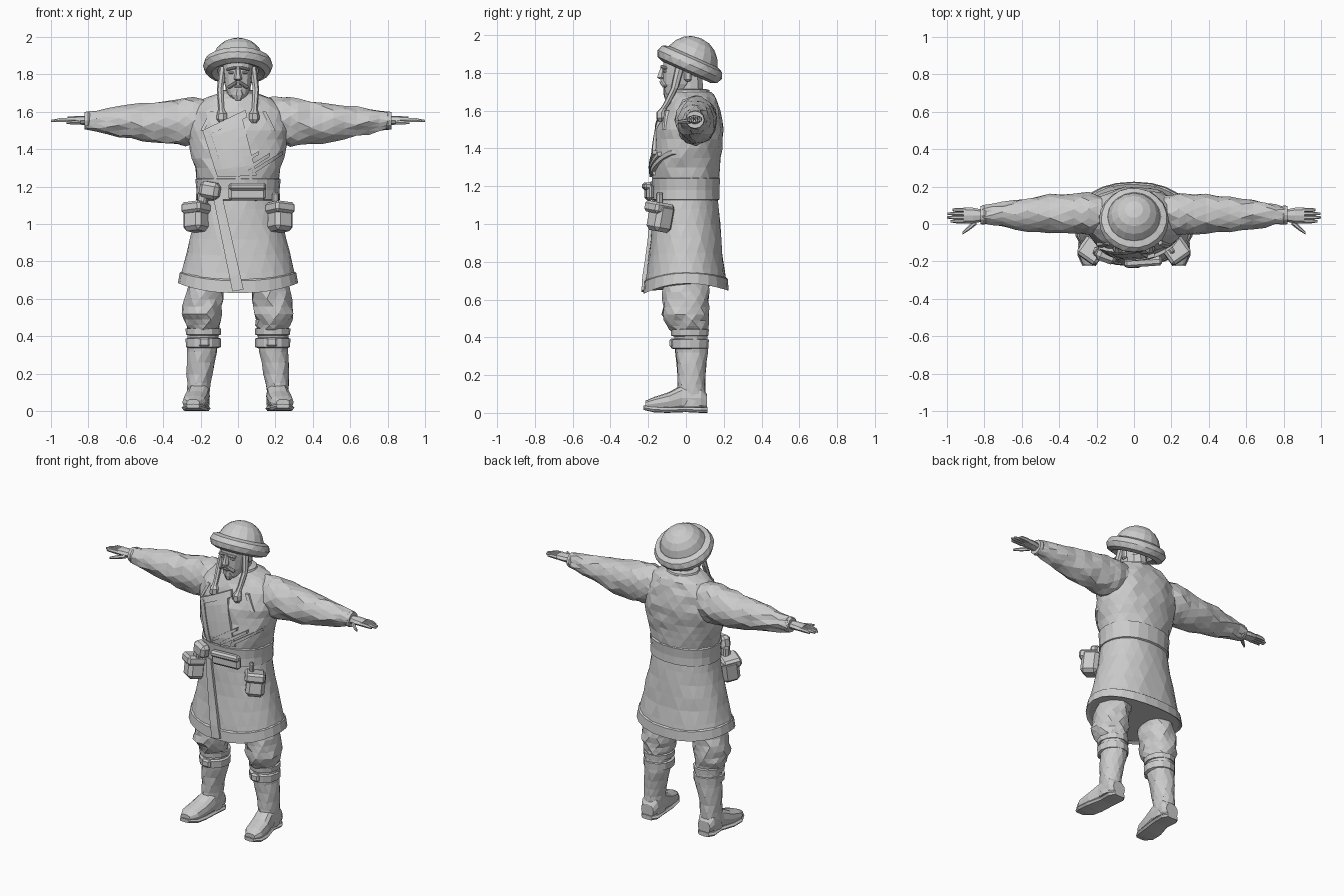
import bpy, bmesh, math, random
from mathutils import Vector, Matrix

random.seed(4)
default_cube = bpy.data.objects.get("Cube")
if default_cube:
    bpy.data.objects.remove(default_cube, do_unlink=True)

clay = bpy.data.materials.new("plain grey")
clay.use_nodes = True
grey = (.6, .6, .6, 1)
clay.diffuse_color = grey
clay.node_tree.nodes["Principled BSDF"].inputs["Base Color"].default_value = grey

SIDES = {"left": 1, "right": -1}
AXES = {"x": ("y", "z"), "y": ("x", "z"), "z": ("x", "y")}


def finish(name, bm, mirror=1):
    """Turn a bmesh into a flat-shaded object, mirrored across x when asked."""
    bmesh.ops.scale(bm, vec=(mirror, 1, 1), verts=bm.verts)
    bmesh.ops.recalc_face_normals(bm, faces=bm.faces)
    mesh = bpy.data.meshes.new(name)
    bm.to_mesh(mesh)
    bm.free()
    mesh.materials.append(clay)
    obj = bpy.data.objects.new(name, mesh)
    bpy.context.collection.objects.link(obj)
    return obj


def signed_power(value, power):
    return math.copysign(abs(value) ** power, value)


def loft(name, rings, axis="z", sides=14, steps=1, rough=0, power=2, mirror=1, shape=None):
    """Skin rings of (x, y, z, radius_u, radius_v); rough crumples the cloth."""
    u, v = (Vector([float(a == w) for a in "xyz"]) for w in AXES[axis])
    full = []
    for first, second in zip(rings, rings[1:]):
        for k in range(steps):
            full.append([a + (b - a) * k / steps for a, b in zip(first, second)])
    full.append(rings[-1])
    bm = bmesh.new()
    loops = []
    for x, y, z, ru, rv in full:
        loop = []
        for i in range(sides):
            turn = math.tau * (i + len(loops) % 2 * (rough > 0) / 2) / sides
            wobble = random.uniform(-rough, rough)
            co = Vector((x, y, z))
            co += u * signed_power(math.cos(turn), 2 / power) * (ru + wobble)
            co += v * signed_power(math.sin(turn), 2 / power) * (rv + wobble)
            loop.append(bm.verts.new(shape(co) if shape else co))
        loops.append(loop)
    for row, (low, high) in enumerate(zip(loops, loops[1:])):
        for i in range(sides):
            j = (i + 1) % sides
            if rough and row % 2:
                bm.faces.new((low[i], high[j], high[i]))
                bm.faces.new((low[i], low[j], high[j]))
            elif rough:
                bm.faces.new((low[i], low[j], high[i]))
                bm.faces.new((low[j], high[j], high[i]))
            else:
                bm.faces.new((low[i], low[j], high[j], high[i]))
    bm.faces.new(loops[0])
    bm.faces.new(loops[-1])
    return finish(name, bm, mirror)


def block(name, centre, size, turn=(0, 0, 0), bevel=.01, mirror=1):
    bm = bmesh.new()
    bmesh.ops.create_cube(bm, size=1)
    bmesh.ops.scale(bm, vec=size, verts=bm.verts)
    bmesh.ops.bevel(bm, geom=bm.edges[:], offset=bevel, segments=1, affect="EDGES")
    for angle, axis in zip(turn, "XYZ"):
        bmesh.ops.rotate(bm, matrix=Matrix.Rotation(math.radians(angle), 3, axis), verts=bm.verts)
    bmesh.ops.translate(bm, vec=centre, verts=bm.verts)
    return finish(name, bm, mirror)


# Coat body, from waist to collar
coat = [(0, 0, 1.2, .21, .17), (0, 0, 1.3, .23, .18), (0, .01, 1.4, .26, .18),
        (0, .02, 1.5, .27, .175), (0, .03, 1.6, .25, .15), (0, .04, 1.67, .18, .12),
        (0, .03, 1.7, .1, .1)]
loft("coat_body", coat, sides=22, steps=2, rough=.006, power=2.2)

# Flared coat skirt with a hem that dips at front and back, hollow underneath
skirt = [(0, 0, 1.16, .21, .165), (0, 0, 1, .24, .18), (0, 0, .85, .275, .195),
         (0, 0, .69, .315, .22)]


def dip(co):
    weight = max(0, (1 - co.z) / .3)
    reach = min(1, abs(co.y) / .22)
    co.z -= weight * reach ** 2 * (.05 if co.y < 0 else .035)
    return co


lining = [(0, 0, .69, .3, .205), (0, 0, .95, .2, .15)]
loft("coat_skirt", skirt + lining, sides=24, steps=2, rough=.003, power=2.2, shape=dip)
hem = [(0, 0, .745, .3, .21), (0, 0, .74, .311, .221), (0, 0, .685, .321, .226), (0, 0, .69, .3, .21)]
loft("skirt_hem", hem, sides=24, power=2.2, shape=dip)

# Wide sash around the waist
sash = [(0, 0, 1.12, .2, .16), (0, 0, 1.13, .225, .18), (0, 0, 1.18, .222, .178),
        (0, 0, 1.24, .228, .183), (0, 0, 1.25, .2, .16)]
loft("waist_sash", sash, sides=22, power=2.2)


def front_y(x, z):
    """Front surface of the coat at a given place."""
    rings = skirt[::-1] if z < 1.16 else coat
    z = min(max(z, rings[0][2]), rings[-1][2])
    for a, b in zip(rings, rings[1:]):
        if a[2] <= z <= b[2]:
            t = (z - a[2]) / (b[2] - a[2])
            _, y, _, rx, ry = [p + (q - p) * t for p, q in zip(a, b)]
            return y - ry * max(0, 1 - (abs(x) / rx) ** 2.2) ** (1 / 2.2)


def patch(name, corners, across=4, along=6, lift=.012):
    """Cloth panel between four (x, z) corners, laid over the coat front."""
    a, b, c, d = map(Vector, corners)
    bm = bmesh.new()
    rows = []
    for i in range(along + 1):
        start, end = a.lerp(d, i / along), b.lerp(c, i / along)
        points = [start.lerp(end, j / across) for j in range(across + 1)]
        rows.append([bm.verts.new((p.x, front_y(p.x, p.y) - lift, p.y)) for p in points])
    for low, high in zip(rows, rows[1:]):
        for j in range(across):
            bm.faces.new((low[j], low[j + 1], high[j + 1], high[j]))
    made = bmesh.ops.extrude_face_region(bm, geom=bm.faces[:])["geom"]
    solid = [v for v in made if isinstance(v, bmesh.types.BMVert)]
    bmesh.ops.translate(bm, vec=(0, .03, 0), verts=solid)
    return finish(name, bm)


# Wrapped chest flap, its borders, folds and the hanging front edge
patch("chest_flap", [(-.17, 1.5), (.02, 1.58), (.1, 1.26), (-.08, 1.25)])
patch("flap_top_border", [(-.19, 1.5), (-.17, 1.47), (.05, 1.57), (.04, 1.61)], across=1, lift=.019)
patch("flap_side_border", [(-.19, 1.5), (-.15, 1.5), (-.07, 1.25), (-.11, 1.25)], across=1, lift=.019)
patch("front_edge_band", [(-.13, 1.13), (-.08, 1.13), (.03, .65), (-.03, .64)], across=2, lift=.016)
for number, (x, z) in enumerate([(-.06, 1.26), (0, 1.25), (.07, 1.26)]):
    patch(f"chest_fold_{number}", [(x, z), (x + .01, z + .03), (x + .17, z + .13), (x + .17, z + .11)],
          across=2, lift=.018)

# Sash knot and purse
block("sash_knot", (-.15, -.17, 1.18), (.11, .07, .09), (0, 10, -20), .02)
block("knot_tail", (-.19, -.15, 1.12), (.05, .05, .1), (0, 12, -20))
block("sash_purse", (.05, -.195, 1.17), (.2, .04, .09), (0, 0, 4), .015)
block("purse_flap", (.05, -.205, 1.2), (.2, .045, .04), (0, 0, 4), .012)

# Collar
collar = [(0, .03, 1.66, .12, .11), (0, .03, 1.71, .1, .095), (0, .025, 1.715, .08, .08)]
loft("coat_collar", collar, sides=14)

# Head and face
head = [(0, -.07, 1.67, .03, .03), (0, -.06, 1.69, .053, .052), (0, -.04, 1.74, .07, .08),
        (0, -.025, 1.8, .078, .098), (0, -.01, 1.86, .085, .11), (0, 0, 1.92, .08, .1)]
loft("head", head, sides=14, power=2.3)
loft("neck", [(0, .03, 1.62, .07, .07), (0, .02, 1.78, .065, .07)], sides=10)
nose = [(0, -.125, 1.765, .012, .012), (0, -.13, 1.775, .022, .027), (0, -.12, 1.84, .01, .012)]
loft("nose", nose, sides=6)
block("mouth", (0, -.115, 1.735), (.045, .025, .012), bevel=.004)
loft("chin_beard", [(0, -.1, 1.66, .015, .012), (0, -.095, 1.69, .035, .025), (0, -.1, 1.72, .025, .02)], sides=7)

# Tilted fur hat
hat_centre = Vector((0, .02, 1.845))
tilt = Matrix.Rotation(math.radians(-24), 3, "X")


def tilted(co):
    return tilt @ (co - hat_centre) + hat_centre


def hat_ring(height, radius):
    return (0, hat_centre.y, hat_centre.z + height, radius, radius)


brim = [hat_ring(.045 * math.sin(t), .142 + .045 * math.cos(t))
        for t in [math.pi * (k / 4 - 1) for k in range(9)]]
loft("hat_brim", brim, sides=20, rough=.002, shape=tilted)
crown = [hat_ring(.15 * math.sin(t), .142 * math.cos(t) + .005)
         for t in [math.pi / 2 * k / 5 for k in range(6)]]
loft("hat_crown", crown, sides=16, shape=tilted)

for side, s in SIDES.items():
    # Brow, eye, moustache, ear and braid
    block(side + "_brow", (.035, -.117, 1.83), (.055, .025, .014), (0, 12, 20), .005, s)
    block(side + "_eye", (.035, -.108, 1.808), (.032, .02, .012), (0, 0, 20), .004, s)
    block(side + "_moustache", (.03, -.12, 1.742), (.055, .028, .016), (0, 32, 22), .005, s)
    block(side + "_ear", (.085, .01, 1.79), (.02, .04, .07), mirror=s)
    braid = [(.08, -.03, 1.84, .02, .025), (.095, -.06, 1.72, .018, .02), (.09, -.1, 1.64, .016, .018),
             (.088, -.12, 1.61, .017, .017), (.085, -.13, 1.59, .028, .028),
             (.085, -.13, 1.56, .03, .028), (.085, -.13, 1.54, .015, .014)]
    loft(side + "_braid", braid, sides=7, mirror=s)
    patch(side + "_shoulder_seam", [(s * .13, 1.6), (s * .15, 1.6), (s * .2, 1.5), (s * .18, 1.5)], 1, 4, .01)

    # Crumpled sleeve and cuff
    sleeve = [(.14, .05, 1.56, .1, .11), (.24, .055, 1.55, .11, .13), (.32, .055, 1.545, .108, .125),
              (.45, .055, 1.54, .1, .108), (.57, .05, 1.545, .088, .09),
              (.7, .05, 1.548, .064, .066), (.81, .048, 1.552, .046, .046)]
    loft(side + "_sleeve", sleeve, "x", 14, 2, .008, mirror=s)
    cuff = [(.79, .048, 1.552, .045, .045), (.8, .048, 1.552, .052, .05), (.82, .048, 1.552, .048, .046)]
    loft(side + "_cuff", cuff, "x", 12, mirror=s)

    # Hand
    palm = [(.8, .045, 1.552, .03, .026), (.86, .045, 1.555, .042, .022), (.91, .045, 1.555, .042, .018)]
    loft(side + "_palm", palm, "x", 8, mirror=s)
    for number, (y, tip) in enumerate([(.015, .98), (.035, 1), (.055, .995), (.075, .97)]):
        finger = [(.9, y, 1.555, .011, .014), (.95, y, 1.555, .011, .012), (tip, y, 1.55, .006, .007)]
        loft(f"{side}_finger_{number}", finger, "x", 6, mirror=s)
    thumb = [(.84, .015, 1.545, .018, .014), (.88, -.02, 1.542, .014, .012), (.915, -.048, 1.54, .008, .007)]
    loft(side + "_thumb", thumb, "x", 6, mirror=s)

    # Hip pouch with flap
    block(side + "_pouch", (.225, -.135, 1.035), (.115, .11, .15), (-8, 6, 35), .022, s)
    block(side + "_pouch_flap", (.225, -.142, 1.085), (.125, .12, .06), (-8, 6, 35), .014, s)
    block(side + "_pouch_strap", (.2, -.14, 1.13), (.03, .04, .08), (0, 0, 35), mirror=s)

    # Baggy trousers
    trouser = [(.12, 0, .95, .1, .11), (.165, 0, .68, .1, .118), (.18, 0, .6, .105, .122),
               (.193, 0, .52, .108, .125), (.19, .01, .46, .09, .105), (.185, .02, .42, .075, .085)]
    loft(side + "_trouser_leg", trouser, "z", 14, 2, .009, mirror=s)

    # Boot shaft, cuff and strap
    shaft = [(.185, .025, .44, .085, .09), (.19, .03, .32, .08, .085), (.205, .03, .2, .068, .075),
             (.212, .03, .1, .06, .075), (.212, .03, .03, .06, .075)]
    loft(side + "_boot_shaft", shaft, "z", 12, 2, .004, mirror=s)
    for part, z, tall in [("cuff", .425, .02), ("strap", .365, .028)]:
        band = [(.185, .02, z + h * tall, r, r + .006) for h, r in [(-1, .08), (-.8, .093), (.8, .095), (1, .08)]]
        loft(f"{side}_boot_{part}", band, "z", 12, mirror=s)
    block(side + "_strap_buckle", (.18, -.073, .37), (.06, .03, .05), mirror=s)

    # Foot and sole, turned slightly outwards
    foot = [(.21, .11, .06, .045, .04), (.21, .08, .08, .06, .065), (.212, -.02, .08, .06, .07),
            (.225, -.09, .06, .065, .05), (.235, -.17, .048, .062, .036), (.24, -.215, .042, .035, .022)]
    loft(side + "_foot", foot, "y", 12, power=2.5, mirror=s)
    sole = [(.21, .115, .015, .04, .015), (.21, .08, .015, .064, .015), (.21, 0, .018, .06, .014),
            (.228, -.1, .015, .07, .015), (.235, -.17, .018, .066, .015), (.24, -.225, .028, .035, .012)]
    loft(side + "_sole", sole, "y", 8, power=4, mirror=s)
